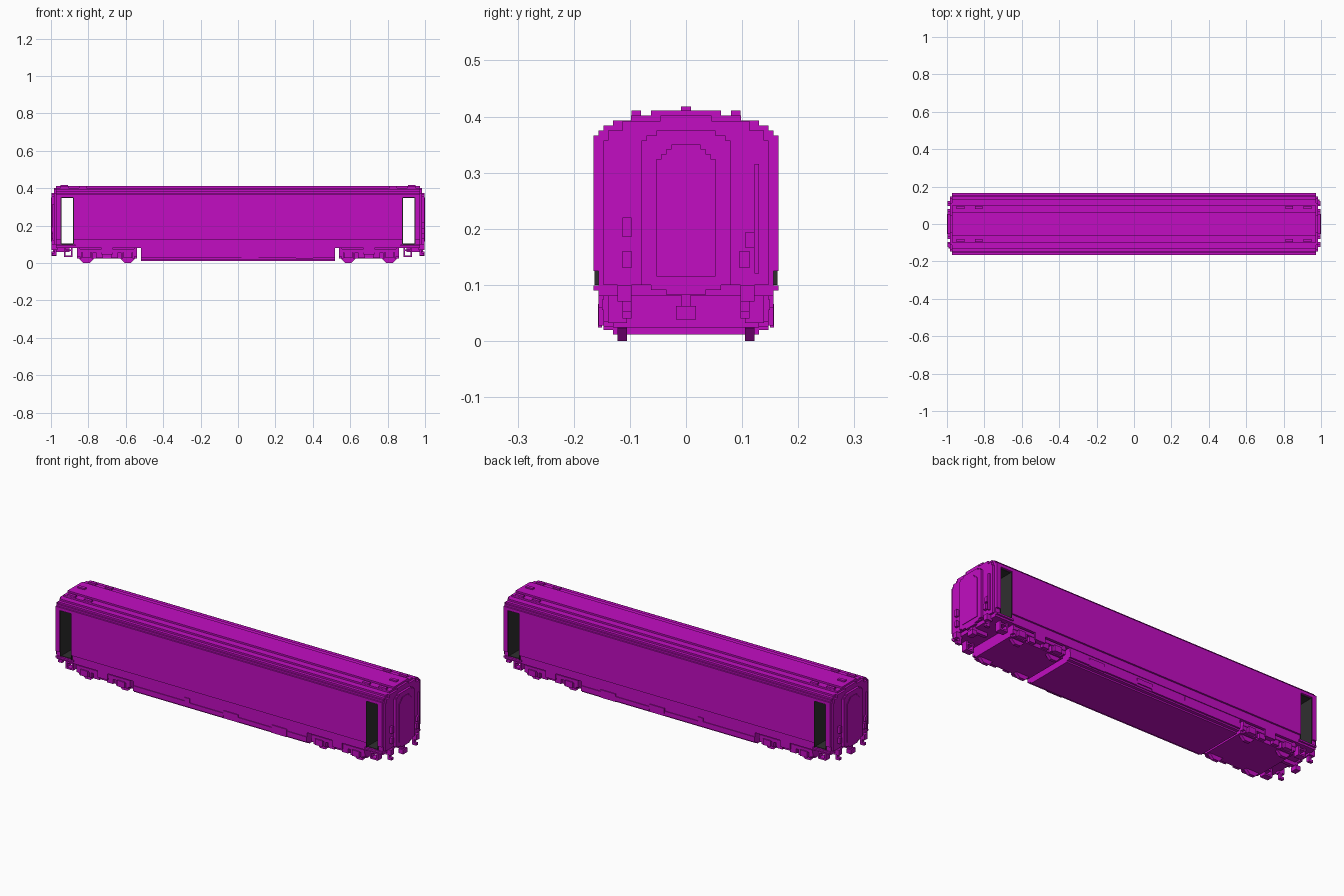
import bpy, bmesh, math

if "Cube" in bpy.data.objects:
    bpy.data.objects.remove(bpy.data.objects["Cube"], do_unlink=True)


def material(name, rgb):
    m = bpy.data.materials.new(name)
    m.use_nodes = True
    m.diffuse_color = (*rgb, 1)
    m.node_tree.nodes["Principled BSDF"].inputs["Base Color"].default_value = (*rgb, 1)
    return m


MAGENTA = material("magenta", (0.54, 0.004, 0.54))
DARK = material("dark grey", (0.028, 0.028, 0.028))


def finish(name, bm, mat):
    bmesh.ops.recalc_face_normals(bm, faces=bm.faces)
    me = bpy.data.meshes.new(name)
    bm.to_mesh(me)
    bm.free()
    me.materials.append(mat)
    ob = bpy.data.objects.new(name, me)
    bpy.context.collection.objects.link(ob)
    return ob


def boxes(name, items, mat=MAGENTA):
    """One object from boxes given as (x0, x1, y0, y1, z0, z1)."""
    bm = bmesh.new()
    for x0, x1, y0, y1, z0, z1 in items:
        vs = bmesh.ops.create_cube(bm, size=1)["verts"]
        for v in vs:
            v.co.x = (x0 + x1) / 2 + v.co.x * (x1 - x0)
            v.co.y = (y0 + y1) / 2 + v.co.y * (y1 - y0)
            v.co.z = (z0 + z1) / 2 + v.co.z * (z1 - z0)
    return finish(name, bm, mat)


def sides(items):
    """Add the copies mirrored across the length of the car."""
    return items + [(a, b, -d, -c, e, f) for a, b, c, d, e, f in items]


def ends(items):
    """Add the copies mirrored to the other end of the car."""
    return items + [(-b, -a, c, d, e, f) for a, b, c, d, e, f in items]


def stepped(name, steps, spans, mat=MAGENTA):
    """Extrude a stepped section, steps = (half width, z0, z1) bottom to top."""
    half = [(w, z) for w, z0, z1 in steps for z in (z0, z1)]
    section = half + [(-w, z) for w, z in reversed(half)]
    bm = bmesh.new()
    for x0, x1 in spans:
        f = bm.faces.new([bm.verts.new((x0, y, z)) for y, z in section])
        g = bmesh.ops.extrude_face_region(bm, geom=[f])
        for v in g["geom"]:
            if isinstance(v, bmesh.types.BMVert):
                v.co.x = x1
    return finish(name, bm, mat)


# Body shell: lower wall, main wall, roof, with door openings near both ends
DOOR0, DOOR1, END = 0.878, 0.948, 0.973
wall = [(0.156, 0.1, 0.125), (0.165, 0.125, 0.35)]
stepped("body_walls", wall, [(-DOOR0, DOOR0), (DOOR1, END), (-END, -DOOR1)])
stepped("roof", [(0.165, 0.35, 0.366), (0.156, 0.366, 0.375), (0.147, 0.375, 0.384),
                 (0.13, 0.384, 0.393), (0.098, 0.393, 0.402), (0.062, 0.402, 0.411)],
        [(-END, END)])
stepped("floor_frame", [(0.156, 0.08, 0.1)], [(-END, END)])
boxes("door_sills", ends(sides([(0.87, END, 0.15, 0.165, 0.09, 0.099)])))

# Dark lining of the entrance passages
w, t = 0.155, 0.003
boxes("entrance_lining", ends([
    (DOOR0, DOOR0 + t, -w - 0.008, w + 0.008, 0.1, 0.35),
    (DOOR1 - t, DOOR1, -w - 0.008, w + 0.008, 0.1, 0.35),
    (DOOR0, DOOR1, -w, w, 0.1, 0.1 + t),
    (DOOR0, DOOR1, -w, w, 0.35 - t, 0.35)]), DARK)

# Roof vents and lifting blocks
boxes("roof_vents", ends([(0.91, 0.95, -0.009, 0.009, 0.408, 0.418)] + sides([
    (0.905, 0.95, 0.08, 0.097, 0.4, 0.411),
    (0.81, 0.85, 0.08, 0.097, 0.4, 0.411)])))

# End walls, with gangway frame and arched door panel
def both(x0, x1):
    return [(x0, x1), (-x1, -x0)]

stepped("end_walls", [(0.147, 0.1, 0.357), (0.139, 0.357, 0.375),
                      (0.113, 0.375, 0.392), (0.045, 0.392, 0.402)], both(END, 0.984))
stepped("gangway_frames", [(0.035, 0.082, 0.091), (0.062, 0.091, 0.1), (0.079, 0.1, 0.357),
                           (0.07, 0.357, 0.366), (0.053, 0.366, 0.375)], both(0.984, 0.997))
stepped("gangway_doors", [(0.053, 0.115, 0.324), (0.044, 0.324, 0.333),
                          (0.035, 0.333, 0.342), (0.026, 0.342, 0.35)], both(0.997, 1.0))
for s, tag in ((1, "left"), (-1, "right")):
    fittings = [(0.984, 0.998, -0.113, -0.097, 0.185, 0.22),
                (0.984, 0.998, -0.113, -0.097, 0.13, 0.16),
                (0.984, 0.998, 0.105, 0.122, 0.167, 0.193),
                (0.984, 0.998, 0.095, 0.113, 0.13, 0.16),
                (0.984, 0.993, 0.122, 0.13, 0.12, 0.315)]
    if s < 0:
        fittings = [(-b, -a, -d, -c, e, f) for a, b, c, d, e, f in fittings]
    boxes("end_fittings_" + tag, fittings)

# Couplers and hanging end brackets
boxes("couplers", ends([(0.9, 0.985, -0.009, 0.009, 0.06, 0.09),
                        (0.97, 0.998, -0.018, 0.018, 0.038, 0.062),
                        (0.97, 0.99, -0.009, 0.009, 0.06, 0.1)]))
boxes("end_brackets", ends(sides([(0.965, 0.998, 0.097, 0.122, 0.07, 0.1),
                                  (0.97, 0.982, 0.097, 0.113, 0.04, 0.07),
                                  (0.982, 0.995, 0.097, 0.113, 0.04, 0.053)])))

# Entrance steps: open square stirrups under the doors
boxes("entrance_steps", ends(sides([
    (0.885, 0.893, 0.105, 0.139, 0.035, 0.085),
    (0.923, 0.931, 0.105, 0.139, 0.035, 0.085),
    (0.885, 0.931, 0.105, 0.139, 0.032, 0.041),
    (0.885, 0.931, 0.105, 0.139, 0.064, 0.072)])))

# Central equipment box with chamfer-like steps and side panels
stepped("equipment_box", [(0.13, 0.012, 0.02), (0.147, 0.02, 0.028), (0.152, 0.028, 0.082)],
        [(-0.518, 0.518)])
boxes("equipment_panels", sides([
    (-0.518, -0.21, 0.15, 0.156, 0.028, 0.056),
    (-0.21, -0.18, 0.15, 0.156, 0.028, 0.075),
    (-0.18, 0.02, 0.15, 0.156, 0.028, 0.052),
    (0.02, 0.11, 0.15, 0.157, 0.04, 0.066),
    (0.11, 0.31, 0.15, 0.156, 0.028, 0.052),
    (0.31, 0.4, 0.15, 0.157, 0.024, 0.066),
    (0.4, 0.518, 0.15, 0.156, 0.028, 0.056)]))

# Bogies: core, sculpted side frames, axle boxes and springs
frame = []
for x in (0.59, 0.81):
    frame += [(x - 0.022, x + 0.022, 0.12, 0.156, 0.028, 0.06),
              (x - 0.036, x - 0.026, 0.12, 0.147, 0.025, 0.075),
              (x + 0.026, x + 0.036, 0.12, 0.147, 0.025, 0.075)]
for x in (0.66, 0.74):
    frame += [(x - 0.018, x + 0.018, 0.12, 0.147, 0.028, 0.055)]
frame += [(0.54, 0.86, 0.12, 0.15, 0.055, 0.074),
          (0.67, 0.73, 0.12, 0.156, 0.045, 0.08),
          (0.845, 0.86, 0.12, 0.147, 0.035, 0.08),
          (0.54, 0.555, 0.12, 0.147, 0.035, 0.08)]
boxes("bogie_side_frames", ends(sides(frame)))
boxes("bogie_cores", ends([(0.54, 0.86, -0.13, 0.13, 0.024, 0.082)]))

# Eight-sided wheels
bm = bmesh.new()
for x in (-0.81, -0.59, 0.59, 0.81):
    for y0 in (-0.122, 0.105):
        ring = [bm.verts.new((x + 0.042 * math.cos(a), y0, 0.0388 + 0.042 * math.sin(a)))
                for a in [math.pi / 8 + k * math.pi / 4 for k in range(8)]]
        g = bmesh.ops.extrude_face_region(bm, geom=[bm.faces.new(ring)])
        bmesh.ops.translate(bm, vec=(0, 0.017, 0),
                            verts=[v for v in g["geom"] if isinstance(v, bmesh.types.BMVert)])
finish("wheels", bm, MAGENTA)
